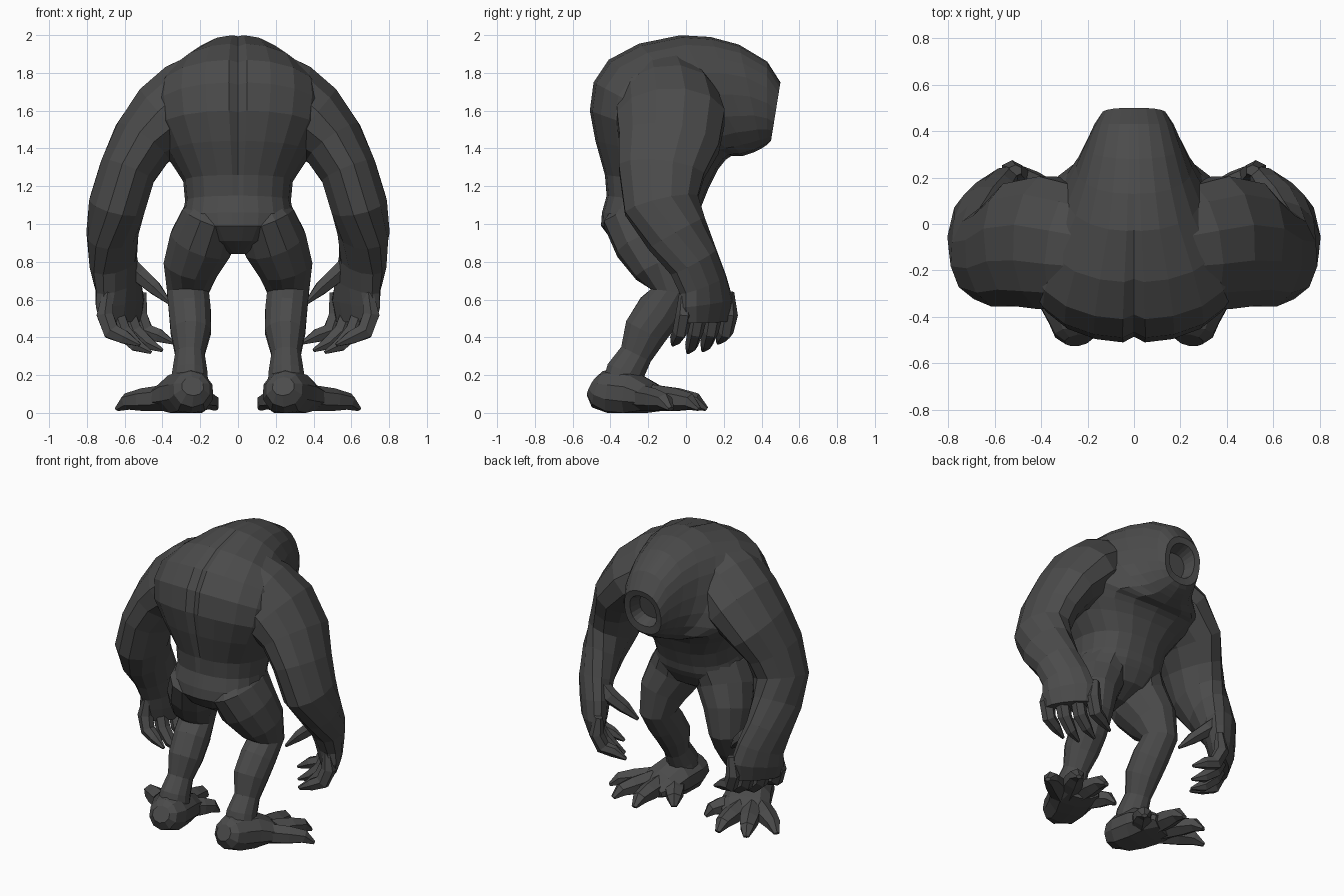
import bpy, bmesh, math
from mathutils import Vector

if "Cube" in bpy.data.objects:
    bpy.data.objects.remove(bpy.data.objects["Cube"])

SKIN = (0.07, 0.07, 0.07, 1)
skin = bpy.data.materials.new("charcoal skin")
skin.use_nodes = True
skin.diffuse_color = SKIN
bsdf = skin.node_tree.nodes["Principled BSDF"]
bsdf.inputs["Base Color"].default_value = SKIN


def loft(name, rings):
    """Skin a closed body through equal-sized rings of points."""
    bm = bmesh.new()
    rows = [[bm.verts.new(p) for p in ring] for ring in rings]
    n = len(rows[0])
    for low, high in zip(rows, rows[1:]):
        for i in range(n):
            j = (i + 1) % n
            bm.faces.new((low[i], low[j], high[j], high[i]))
    bm.faces.new(rows[0])
    bm.faces.new(rows[-1])
    bmesh.ops.recalc_face_normals(bm, faces=bm.faces)
    mesh = bpy.data.meshes.new(name)
    bm.to_mesh(mesh)
    bm.free()
    mesh.materials.append(skin)
    bpy.context.collection.objects.link(bpy.data.objects.new(name, mesh))


def tube(name, path, side=1, flat=False, n=10):
    """Limb along (x, y, z, half width, half depth, optional inward turn).
    Depth runs front to back, or upright when flat; soles stop at the ground."""
    pts = [Vector((x * side, y, z)) for x, y, z, *_ in path]
    rings = []
    for k, (c, station) in enumerate(zip(pts, path)):
        w, d = station[3:5]
        turn = math.radians(sum(station[5:]))
        along = (pts[min(k + 1, len(pts) - 1)] - pts[max(k - 1, 0)]).normalized()
        depth = Vector((0, 0, 1)) if flat else Vector((-math.sin(turn) * side, math.cos(turn), 0))
        depth = (depth - along * depth.dot(along)).normalized()
        across = along.cross(depth)
        ring = []
        for i in range(n):
            a = math.tau * (i + 0.5) / n
            p = c + across * w * math.cos(a) + depth * d * math.sin(a)
            p.z = max(p.z, 0)
            ring.append(p)
        rings.append(ring)
    loft(name, rings)


def torso_ring(back, front, half_width, groove=0, n=20):
    """Cross-section between a back point and a front point, both (y, z)."""
    b, f = Vector((0, *back)), Vector((0, *front))
    angles = [math.tau * i / n for i in range(n)]
    angles[1:1] = [0.07]
    angles.append(math.tau - 0.07)
    ring = []
    for a in angles:
        c, s = math.cos(a), math.sin(a)
        c = math.copysign(abs(c) ** 0.85, c) * (1 - groove * (a == 0))
        p = (b + f) / 2 + (b - f) / 2 * c
        p.x = half_width * math.copysign(abs(s) ** 0.85, s)
        ring.append(p)
    return ring


# Hunched torso from crotch to hollow neck, with a spine groove
loft("torso", [torso_ring(*r) for r in (
    ((-.27, .84), (-.12, .85), .05),
    ((-.39, .91), (0, .92), .20),
    ((-.45, .99), (.05, 1.0), .285),
    ((-.445, 1.06), (.07, 1.04), .295),
    ((-.42, 1.15), (.08, 1.09), .28),
    ((-.43, 1.26), (.12, 1.19), .29, .05),
    ((-.48, 1.44), (.17, 1.29), .38, .07),
    ((-.51, 1.60), (.21, 1.34), .45, .07),
    ((-.49, 1.75), (.24, 1.36), .47, .07),
    ((-.41, 1.87), (.27, 1.36), .46, .06),
    ((-.25, 1.955), (.30, 1.36), .40, .05),
    ((-.03, 2.0), (.33, 1.37), .30, .02),
    ((.13, 1.99), (.36, 1.38), .25),
    ((.28, 1.95), (.40, 1.40), .21),
    ((.43, 1.86), (.43, 1.42), .17),
    ((.50, 1.75), (.45, 1.44), .14),
    ((.49, 1.71), (.45, 1.49), .10),
    ((.40, 1.68), (.37, 1.52), .085))])

for label, s in (("left", 1), ("right", -1)):
    # Shoulder, arm and inward-turned palm
    tube(label + "_arm", (
        (.14, -.12, 1.69, .24, .25),
        (.27, -.10, 1.64, .23, .28),
        (.38, -.08, 1.56, .215, .295),
        (.505, -.09, 1.43, .175, .275),
        (.585, -.13, 1.28, .155, .235),
        (.64, -.13, 1.10, .155, .205),
        (.665, -.05, .95, .135, .175, 15),
        (.66, .04, .80, .115, .15, 32),
        (.635, .09, .68, .095, .155, 40),
        (.625, .11, .58, .08, .175, 42),
        (.62, .11, .48, .05, .15, 42)), s, n=12)

    # Thumb reaching inward across the palm
    tube(label + "_thumb", (
        (.61, .10, .82, .05, .06),
        (.52, .09, .73, .05, .055),
        (.44, .05, .66, .04, .045),
        (.36, .01, .58, .01, .012)), s, n=6)

    # Curled fingers fanned along the knuckles
    for k, tip_z in enumerate((.36, .32, .33, .37)):
        x, y = .70 - .06 * k, -.01 + .08 * k
        tube(f"{label}_finger_{k + 1}", (
            (x - .01, y, .64, .03, .025),
            (x + .005, y, .52, .05, .045),
            (x - .03, y - .02, .43, .05, .042),
            (x - .10, y - .04, tip_z + .04, .04, .035),
            (x - .18, y - .06, tip_z, .01, .01)), s, n=6)

    # Hip, thigh, knee, calf and ankle
    tube(label + "_leg", (
        (.11, -.20, 1.12, .10, .16),
        (.15, -.20, 1.03, .155, .245),
        (.195, -.17, .90, .175, .21),
        (.25, -.11, .77, .15, .17),
        (.265, -.07, .64, .115, .12),
        (.255, -.14, .54, .115, .125),
        (.25, -.215, .43, .11, .12),
        (.255, -.265, .31, .08, .09),
        (.255, -.32, .22, .095, .105),
        (.26, -.35, .10, .11, .11)), s, n=12)

    # Flat foot with rounded heel
    tube(label + "_foot", (
        (.24, -.50, .14, .06, .055),
        (.245, -.47, .125, .10, .10),
        (.25, -.40, .11, .125, .125),
        (.28, -.29, .10, .15, .125),
        (.32, -.19, .08, .17, .085),
        (.35, -.11, .06, .13, .05)), s, flat=True)

    # Splayed pointed toes
    for k, (bx, by, tx, ty) in enumerate((
            (.24, -.22, .12, -.04), (.31, -.18, .32, .11),
            (.38, -.18, .51, .07), (.38, -.25, .64, -.08))):
        tube(f"{label}_toe_{k + 1}", (
            (bx, by, .08, .07, .07),
            ((bx + tx) / 2, (by + ty) / 2, .07, .065, .06),
            (bx * .2 + tx * .8, by * .2 + ty * .8, .06, .05, .045),
            (tx, ty, .02, .02, .012)), s, flat=True, n=6)
